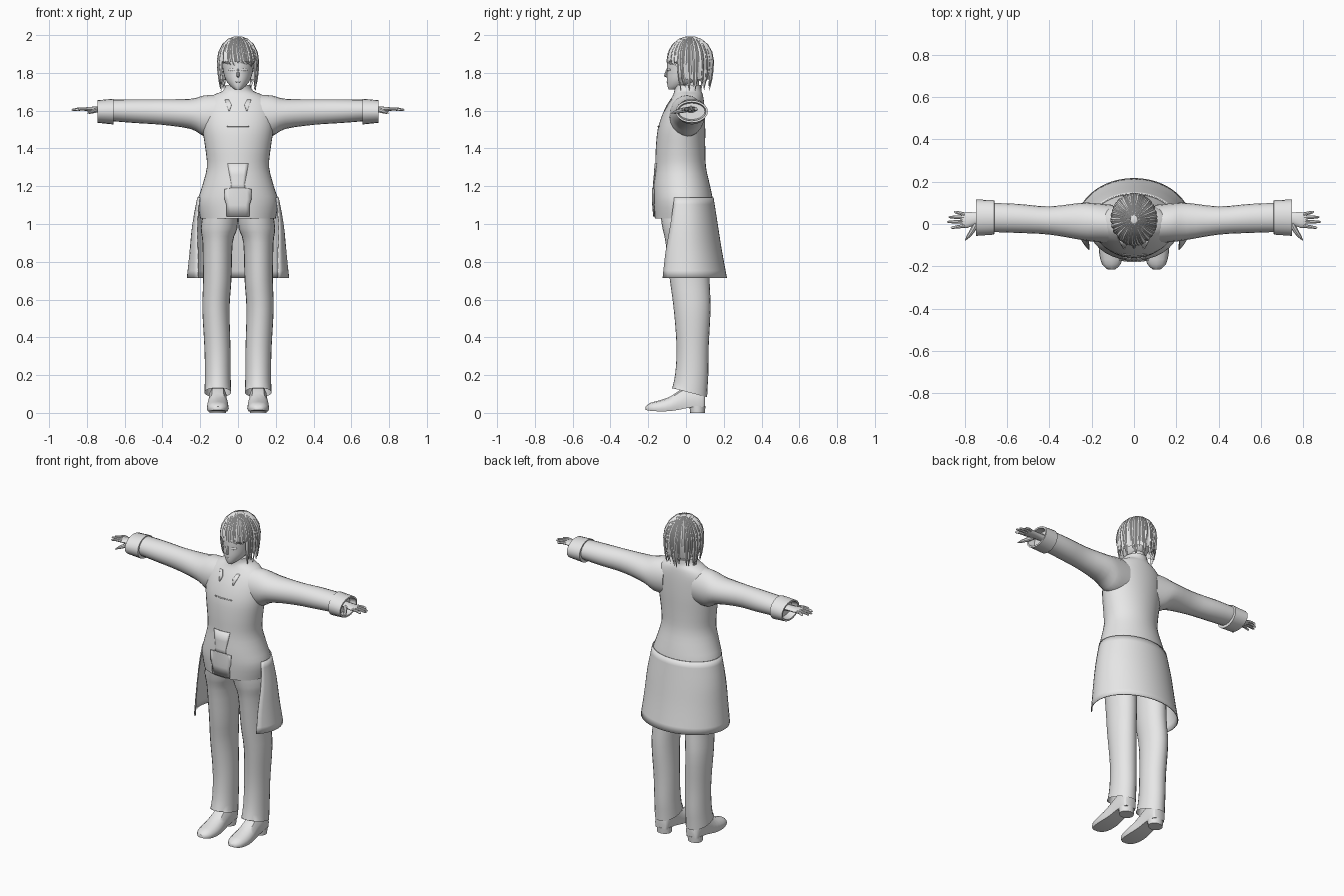
import bpy, bmesh, math, random
from mathutils import Vector as V

if "Cube" in bpy.data.objects:
    bpy.data.objects.remove(bpy.data.objects["Cube"])

random.seed(4)
grey = bpy.data.materials.new("plain_grey")
grey.diffuse_color = (0.8, 0.8, 0.8, 1)
grey.use_nodes = True
grey.node_tree.nodes["Principled BSDF"].inputs["Base Color"].default_value = grey.diffuse_color


def refine(rows, k=3):
    """Catmull-Rom subdivision of a table of section parameters."""
    out = []
    for i in range(len(rows) - 1):
        p = [rows[max(i - 1, 0)], rows[i], rows[i + 1], rows[min(i + 2, len(rows) - 1)]]
        for s in range(k):
            t = s / k
            out.append(tuple(0.5 * (2 * b + (c - a) * t + (2 * a - 5 * b + 4 * c - d) * t * t
                                    + (3 * b - a - 3 * c + d) * t ** 3) for a, b, c, d in zip(*p)))
    return out + [tuple(rows[-1])]


def make(name, groups, closed=True, caps=(True, True), mirror=False, solid=0, angle=40):
    """Skin each group of rings into one object."""
    bm = bmesh.new()
    for rings in groups:
        vs = [[bm.verts.new(p) for p in r] for r in rings]
        n = len(vs[0])
        for a, b in zip(vs, vs[1:]):
            for i in range(n if closed else n - 1):
                j = (i + 1) % n
                bm.faces.new((a[i], a[j], b[j], b[i]))
        if closed and caps[0]:
            bm.faces.new(vs[0][::-1])
        if closed and caps[1]:
            bm.faces.new(vs[-1])
    bmesh.ops.recalc_face_normals(bm, faces=bm.faces)
    me = bpy.data.meshes.new(name)
    bm.to_mesh(me)
    bm.free()
    me.materials.append(grey)
    ob = bpy.data.objects.new(name, me)
    bpy.context.collection.objects.link(ob)
    if mirror:
        ob.modifiers.new("mirror", 'MIRROR')
    if solid:
        m = ob.modifiers.new("thickness", 'SOLIDIFY')
        m.thickness = solid
    bpy.ops.object.select_all(action='DESELECT')
    ob.select_set(True)
    bpy.context.view_layer.objects.active = ob
    bpy.ops.object.shade_smooth_by_angle(angle=math.radians(angle))
    return ob


def circle(n, start=0.0, end=math.tau, full=True):
    return [start + (end - start) * i / (n if full else n - 1) for i in range(n)]


def ring_z(z, xc, rx, yf, yb, n=28, tilt=0):
    cy, ry = (yf + yb) / 2, (yb - yf) / 2
    return [V((xc + rx * math.cos(t), cy + ry * math.sin(t), z - tilt * ry * math.sin(t)))
            for t in circle(n)]


def ring_x(x, z0, z1, y0, y1, n=20):
    return [V((x, (y0 + y1) / 2 + (y1 - y0) / 2 * math.cos(t), (z0 + z1) / 2 + (z1 - z0) / 2 * math.sin(t)))
            for t in circle(n)]


def tube(path, radii, side, flat=1.0, n=8):
    """Tapered rod along a path; side is the rough sideways direction."""
    rings = []
    for i, p in enumerate(path):
        d = (path[min(i + 1, len(path) - 1)] - path[max(i - 1, 0)]).normalized()
        s = (side - d * side.dot(d)).normalized()
        u = d.cross(s)
        rings.append([p + radii[i] * (s * math.cos(t) + u * flat * math.sin(t)) for t in circle(n)])
    return rings


# Coat body: z, half width, front y, back y
body = refine([(1.03, .20, -.165, .145), (1.12, .213, -.172, .143), (1.2, .19, -.172, .128),
               (1.3, .165, -.163, .106), (1.4, .173, -.16, .102), (1.5, .188, -.15, .102),
               (1.58, .19, -.125, .1), (1.64, .178, -.095, .096), (1.68, .135, -.07, .09),
               (1.705, .08, -.062, .082), (1.735, .066, -.062, .08)])
make("coat_body", [[ring_z(z, 0, a, f, b, 36) for z, a, f, b in body]])


def front(x, z, off):
    """Point lying just in front of the coat surface."""
    for p, q in zip(body, body[1:]):
        if p[0] <= z <= q[0]:
            t = (z - p[0]) / (q[0] - p[0])
            a, f, b = (p[i] + (q[i] - p[i]) * t for i in (1, 2, 3))
            break
    return V((x, (f + b) / 2 - (b - f) / 2 * math.sqrt(max(0, 1 - (x / a) ** 2)) - off, z))


def plate(name, rows, mirror=False):
    """Thin plate on the chest; rows are z, left x, right x."""
    make(name, [[[front(l + (r - l) * i / 6, z, .004) for i in range(7)] for z, l, r in rows]],
         closed=False, mirror=mirror, solid=.004)


plate("front_placket", [(1.32, -.055, .055), (1.26, -.045, .045), (1.21, -.035, .035), (1.18, -.04, .04)])
plate("belt_front", [(1.19, -.035, .035), (1.185, -.07, .07), (1.13, -.07, .07), (1.1, -.06, .06), (1.04, -.06, .06)])
plate("chest_seam", [(1.52, -.058, .058), (1.515, -.058, .058)])
plate("lapel", [(1.66, .05, .07), (1.63, .035, .06), (1.6, .045, .05)], mirror=True)

# Open coat tail: z, half width, front y, back y, opening angle
tail = refine([(1.14, .216, -.172, .146, 18), (1.0, .242, -.18, .168, 26), (.86, .256, -.195, .19, 33),
               (.715, .271, -.205, .217, 38)])
make("coat_tail", [[[V((a * math.cos(t), (f + b) / 2 + (b - f) / 2 * math.sin(t), z))
                     for t in circle(33, -math.radians(o), math.pi + math.radians(o), False)]
                    for z, a, f, b, o in tail]], closed=False, solid=.006)

# Sleeves: x, low z, high z, front y, back y
sleeve = refine([(.10, 1.46, 1.685, -.09, .09), (.18, 1.465, 1.68, -.085, .098), (.25, 1.503, 1.663, -.075, .1),
                 (.4, 1.525, 1.66, -.05, .083), (.55, 1.535, 1.66, -.042, .095), (.70, 1.547, 1.657, -.037, .1)])
make("sleeve", [[ring_x(*r) for r in sleeve]], mirror=True)
cuff = [(.658, 1.548, 1.65, -.035, .095), (.66, 1.527, 1.663, -.05, .112), (.745, 1.536, 1.655, -.056, .116),
        (.745, 1.546, 1.645, -.046, .106), (.705, 1.553, 1.64, -.04, .1)]
make("cuff", [[ring_x(*r) for r in cuff]], mirror=True)

# Hands
palm = refine([(.69, 1.588, 1.625, 0, .055), (.75, 1.593, 1.622, -.005, .055), (.785, 1.595, 1.62, -.018, .056),
               (.812, 1.599, 1.617, -.016, .054)], 2)
make("palm", [[ring_x(*r, n=12) for r in palm]], mirror=True)
fingers = []
for yb, xt, yt in ((-.009, .865, -.018), (.011, .882, .01), (.03, .875, .033), (.046, .85, .058)):
    a, b = V((.80, yb, 1.609)), V((xt, yt, 1.604))
    fingers.append(tube([a, a.lerp(b, .5) + V((0, 0, .003)), a.lerp(b, .9), b], [.009, .008, .006, .002], V((0, 1, 0))))
fingers.append(tube([V((.745, .0, 1.605)), V((.765, -.035, 1.598)), V((.782, -.058, 1.592)), V((.797, -.077, 1.586))],
                    [.014, .012, .009, .002], V((1, 0, 0))))
make("fingers", fingers, mirror=True)

# Trousers: z, centre x, half width, front y, back y
leg = refine([(1.08, .09, .09, -.14, .12), (.98, .1, .097, -.125, .122), (.9, .108, .08, -.108, .12),
              (.7, .11, .075, -.085, .125), (.55, .117, .072, -.065, .13), (.35, .109, .069, -.05, .12),
              (.2, .107, .068, -.058, .118), (.108, .107, .071, -.08, .112)])
make("trouser_leg", [[ring_z(*r, n=24, tilt=.26 if i == len(leg) - 1 else 0) for i, r in enumerate(leg)]],
     caps=(True, False), mirror=True)

# Shoes: y, half width, sole z, top z
shoe = refine([(-.214, .018, .016, .034), (-.19, .044, .011, .053), (-.14, .057, .008, .066), (-.08, .057, .01, .088),
               (-.03, .05, .018, .122), (.03, .048, .03, .15), (.085, .045, .03, .15), (.1, .034, .032, .14)], 2)
make("shoe", [[[V((.107 + w * x, y, b + (t - b) * h)) for x, h in
                ((-.9, 0), (.9, 0), (1, .25), (.93, .6), (.6, .9), (0, 1), (-.6, .9), (-.93, .6), (-1, .25))]
               for y, w, b, t in shoe]], mirror=True)
make("shoe_heel", [[ring_z(0, .107, .044, .022, .1, 16), ring_z(.036, .107, .047, .018, .103, 16)]], mirror=True)

# Head and neck
make("neck", [[ring_z(z, 0, .045, -.025, .07, 16) for z in (1.68, 1.79)]])
head = refine([(1.712, .016, -.092, -.04), (1.73, .04, -.098, .02), (1.765, .066, -.101, .08), (1.81, .079, -.1, .11),
               (1.87, .086, -.099, .125), (1.93, .072, -.08, .11), (1.965, .04, -.04, .07)])
make("head", [[ring_z(z, 0, a, f, b, 28) for z, a, f, b in head]])
make("nose", [tube([V((0, -.098, 1.825)), V((0, -.105, 1.8)), V((0, -.108, 1.785)), V((0, -.098, 1.777))],
                   [.003, .007, .009, .004], V((1, 0, 0)))])
make("eye", [tube([V((x, y, 1.817)) for x, y in ((.018, -.1), (.034, -.094), (.05, -.083))], [.003, .007, .003],
                  V((0, 0, 1)), .4)], mirror=True)
make("mouth", [tube([V((x, -.1 + abs(x) * .2, 1.752)) for x in (-.016, 0, .016)], [.001, .003, .001], V((0, 0, 1)))])


# Hair hangs from the crown over a dome, shorter above the face
def hair(phi, s, end, grow=0.0):
    rx, ry, rz = .105 + grow, .119 + grow, .131 + grow
    if s < .55:
        u, z = s / .55 * math.pi / 2, 0
        h, r = 1.862 + rz * math.cos(u), math.sin(u)
    else:
        k = (s - .55) / .45
        h, r = 1.862 + (end - 1.862) * k, 1 - .13 * k * k
    return V((rx * r * math.cos(phi), .022 + ry * r * math.sin(phi), h))


def hem(phi):
    f = max(0, -math.sin(phi))
    return 1.76 if f < .45 else 1.845


make("hair_cap", [[[hair(t, s, hem(t) + .005) for t in circle(40)] for s in (.02, .1, .2, .3, .4, .5, .6, .8, 1)]],
     caps=(True, False), angle=30)
locks = []
for i in range(54):
    phi = math.tau * i / 54 + random.uniform(-.04, .04)
    face = -math.sin(phi) > .6
    end = random.uniform(1.80, 1.85) if face else random.uniform(1.70, 1.765)
    sweep = (.5 if math.cos(phi) < .25 else .25) if face else random.uniform(-.12, .12)
    steps = [.06, .18, .3, .42, .55, .7, .85, 1]
    flick = random.uniform(-.004, .006)
    path = [hair(phi + sweep * s * s, s, end, .001 + (flick if s == 1 else 0)) for s in steps]
    side = V((-math.sin(phi), math.cos(phi), 0))
    locks.append(tube(path, [.003, .007, .010, .012, .0125, .011, .008, .001], side, .5, 4))
make("hair_locks", locks, angle=30)
